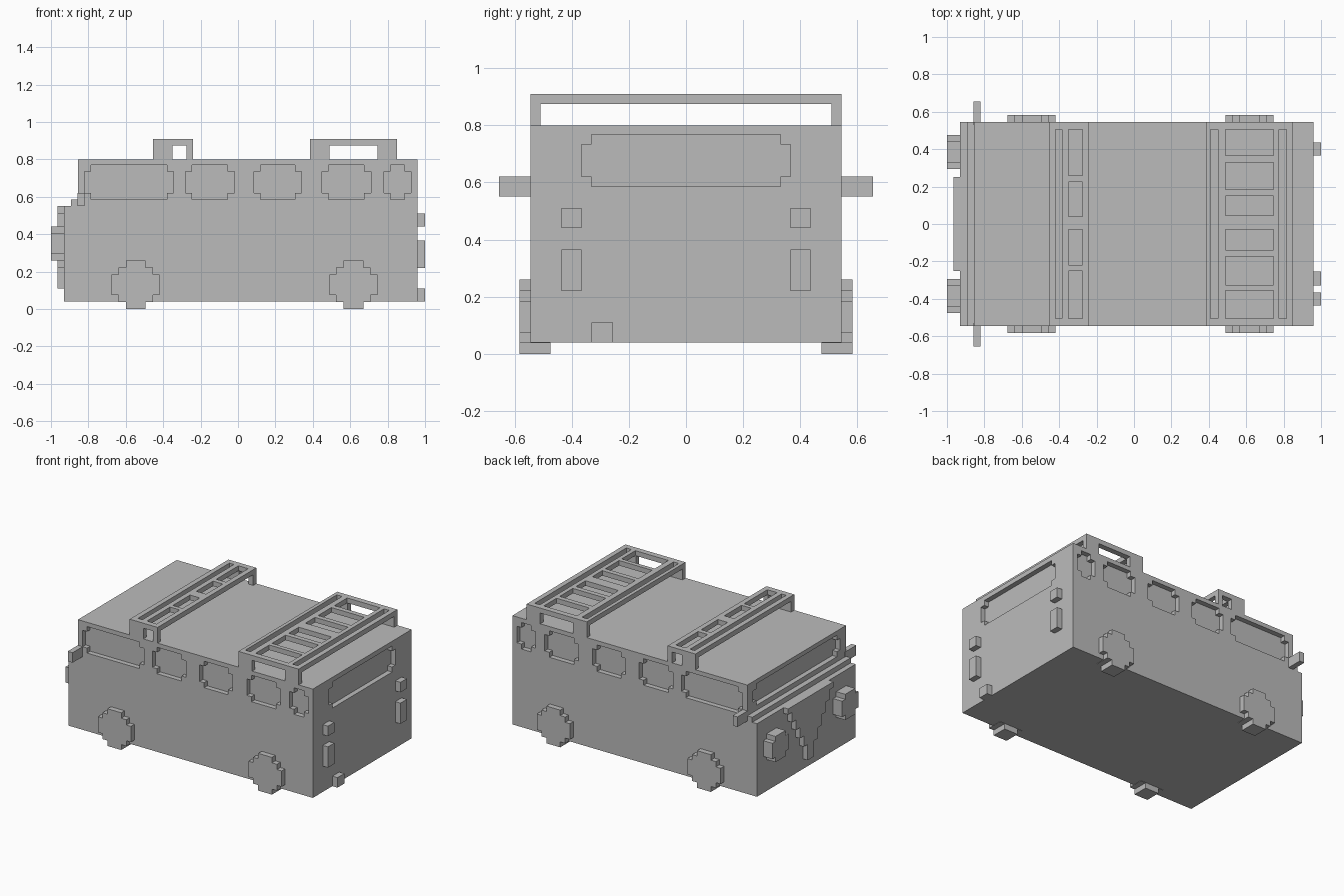
import bpy, bmesh

cube = bpy.data.objects.get("Cube")
if cube:
    bpy.data.objects.remove(cube, do_unlink=True)

GREY = (0.5, 0.5, 0.5, 1)
mat = bpy.data.materials.new("plain grey")
mat.use_nodes = True
mat.diffuse_color = GREY
mat.node_tree.nodes["Principled BSDF"].inputs["Base Color"].default_value = GREY


def make(name, bm):
    bmesh.ops.recalc_face_normals(bm, faces=bm.faces)
    mesh = bpy.data.meshes.new(name)
    bm.to_mesh(mesh)
    bm.free()
    mesh.materials.append(mat)
    ob = bpy.data.objects.new(name, mesh)
    bpy.context.collection.objects.link(ob)
    return ob


def boxes(name, spans):
    """One mesh of boxes, each given as (x, y, z) spans."""
    bm = bmesh.new()
    for span in spans:
        corners = bmesh.ops.create_cube(bm, size=1)["verts"]
        for v in corners:
            v.co = [hi if c > 0 else lo for c, (lo, hi) in zip(v.co, span)]
    return make(name, bm)


def prism(name, outline, axis, lo, hi):
    """Extrude an outline along x (points are y, z) or y (points are x, z)."""
    bm = bmesh.new()

    def place(p, d):
        return (d, p[0], p[1]) if axis == "x" else (p[0], d, p[1])

    a = [bm.verts.new(place(p, lo)) for p in outline]
    b = [bm.verts.new(place(p, hi)) for p in outline]
    bm.faces.new(a)
    bm.faces.new(b)
    for i in range(len(a)):
        j = (i + 1) % len(a)
        bm.faces.new((a[i], a[j], b[j], b[i]))
    return make(name, bm)


def stepped(cx, cz, steps):
    """Block-stepped round outline from the corners of one quadrant."""
    q = [steps[0]]
    for (_, h), nxt in zip(steps, steps[1:]):
        q += [(nxt[0], h), nxt]
    back = q[::-1]
    pts = q + [(-a, b) for a, b in back] + [(-a, -b) for a, b in q] + [(a, -b) for a, b in back]
    return [(cx + a, cz + b) for a, b in pts]


def notched(u0, u1, z0, z1, n=0.035):
    w, h = (u1 - u0) / 2, (z1 - z0) / 2
    return stepped((u0 + u1) / 2, (z0 + z1) / 2, [(w, h - n), (w - n, h)])


def cut(ob, cutter):
    mod = ob.modifiers.new("cut", "BOOLEAN")
    mod.operation, mod.solver, mod.object = "DIFFERENCE", "EXACT", cutter
    deps = bpy.context.evaluated_depsgraph_get()
    mesh = bpy.data.meshes.new_from_object(ob.evaluated_get(deps))
    ob.modifiers.clear()
    ob.data = mesh
    bpy.data.objects.remove(cutter, do_unlink=True)


# Body with stepped nose
HALF, ROOF, DEEP = 0.545, 0.80, 0.035
body = prism("body", [(-0.93, 0.04), (0.96, 0.04), (0.96, ROOF), (-0.855, ROOF),
                      (-0.855, 0.585), (-0.893, 0.585), (-0.893, 0.55), (-0.93, 0.55)],
             "y", -HALF, HALF)

# Recessed side windows
for x0, x1 in ((-0.82, -0.345), (-0.28, -0.02), (0.085, 0.34), (0.45, 0.71), (0.78, 0.925)):
    for s in (-1, 1):
        lo, hi = sorted((s * (HALF - DEEP), s * (HALF + 0.1)))
        cut(body, prism("window_cutter", notched(x0, x1, 0.585, 0.77), "y", lo, hi))

# Recessed rear window and windscreen
cut(body, prism("rear_window_cutter", notched(-0.365, 0.365, 0.585, 0.767), "x", 0.96 - DEEP, 1.1))
cut(body, prism("windscreen_cutter", notched(-0.48, 0.48, 0.62, 0.77), "x", -1.1, -0.855 + DEEP))

# Wheels
for end, x in (("front", -0.547), ("rear", 0.617)):
    for side, s in (("left", 1), ("right", -1)):
        lo, hi = sorted((s * 0.475, s * 0.583))
        ring = stepped(x, 0.13, [(0.128, 0.055), (0.092, 0.092), (0.053, 0.13)])
        prism(f"{end}_{side}_wheel", ring, "y", lo, hi)

# Headlights, mirrors and tail lights
for side, s in (("left", 1), ("right", -1)):
    def mirrored(a, b):
        return tuple(sorted((s * a, s * b)))

    y0, y1 = mirrored(0.295, 0.475)
    prism(f"{side}_headlight", notched(y0, y1, 0.26, 0.44), "x", -1, -0.92)
    boxes(f"{side}_mirror", [((-0.857, -0.82), mirrored(0.53, 0.655), (0.55, 0.62))])
    boxes(f"{side}_tail_lights", [((0.95, 1), mirrored(0.365, 0.435), z)
                                  for z in ((0.22, 0.365), (0.44, 0.51))])
boxes("exhaust", [((0.95, 1), (-0.33, -0.255), (0.04, 0.11))])

# Stepped nose panel, narrowing downwards
levels = (0.55, 0.51, 0.44, 0.37, 0.295, 0.22, 0.11)
edge = []
for i, (top, low) in enumerate(zip(levels, levels[1:])):
    w = 0.25 - 0.043 * i
    edge += [(w, top), (w, low)]
prism("nose_panel", edge + [(-y, z) for y, z in edge[::-1]], "x", -0.965, -0.92)


# Roof racks: a slatted top on two open end frames
def rack(name, x0, x1, hole, slots, gaps):
    ob = boxes(name, [((x0, x1), (-HALF, HALF), (ROOF, 0.91))])
    cut(ob, boxes("under_cutter", [((x0 - 1, x1 + 1), (-0.51, 0.51), (0.7, 0.875))]))
    cut(ob, boxes("end_cutter", [(hole, (-1, 1), (0.7, 0.875))]))
    cut(ob, boxes("slot_cutter", [(s, (-0.505, 0.505), (0.85, 1)) for s in slots]
                  + [(hole, g, (0.85, 1)) for g in gaps]))


rack("front_rack", -0.455, -0.24, (-0.35, -0.275), [(-0.42, -0.385)],
     [(-0.505, -0.25), (-0.22, -0.03), (0.04, 0.225), (0.26, 0.505)])
rack("rear_rack", 0.385, 0.85, (0.49, 0.745), [(0.41, 0.45), (0.775, 0.815)],
     [(-0.505, -0.355), (-0.325, -0.175), (-0.14, -0.03),
      (0.045, 0.15), (0.185, 0.33), (0.365, 0.505)])
